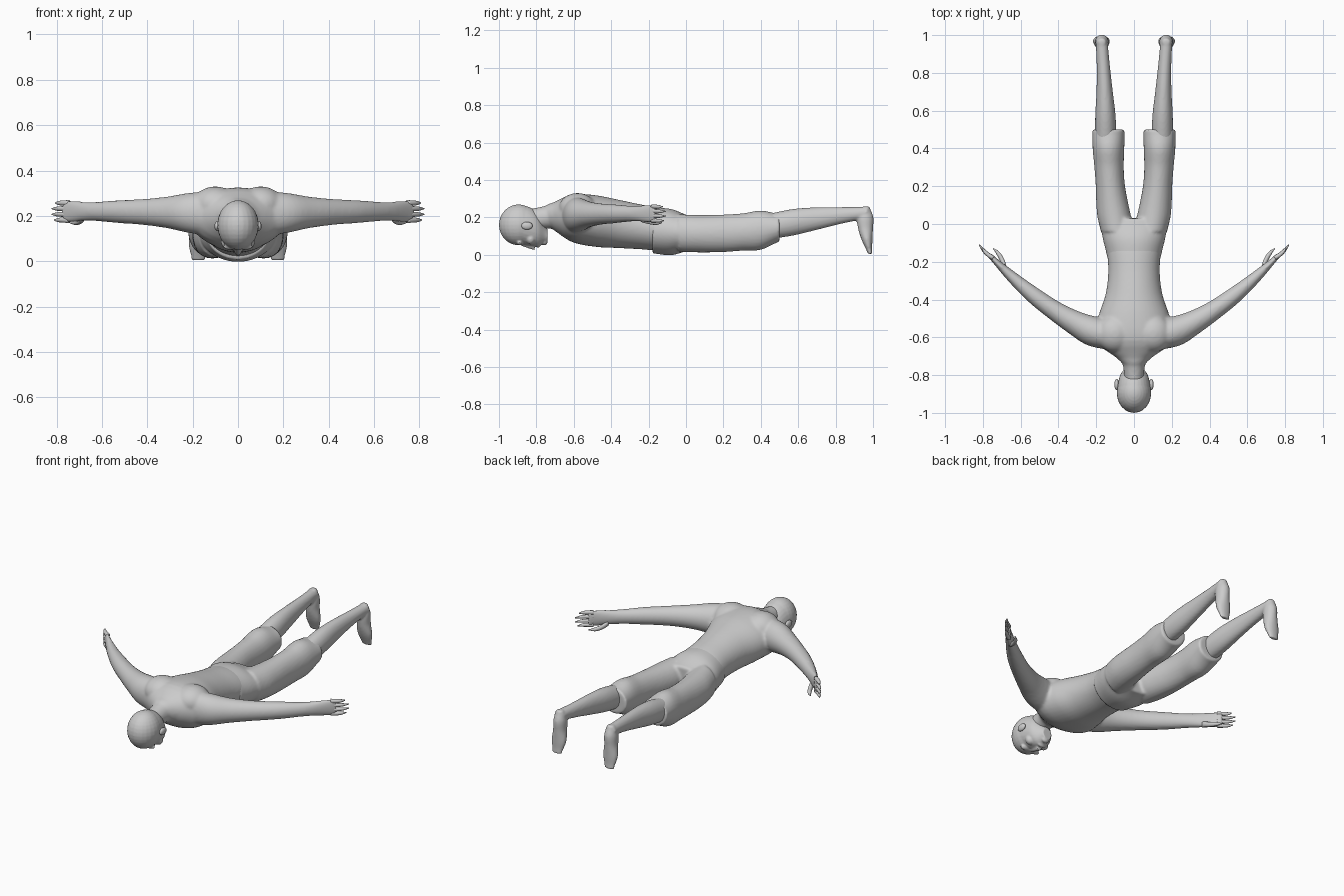
import bpy, bmesh, math
from mathutils import Vector, Matrix

if "Cube" in bpy.data.objects:
    bpy.data.objects.remove(bpy.data.objects["Cube"], do_unlink=True)

# One plain colour for the whole figure
grey_tone = (0.6, 0.6, 0.6, 1)
grey = bpy.data.materials.new("plain_grey")
grey.use_nodes = True
grey.diffuse_color = grey_tone
grey.node_tree.nodes["Principled BSDF"].inputs["Base Color"].default_value = grey_tone

SIDEWAYS, ALONG, UPWARD = Vector((1, 0, 0)), Vector((0, 1, 0)), Vector((0, 0, 1))
ACROSS_ARM = Vector((-0.6, 0.8, 0))


def smooth_value(values, t):
    """Smooth interpolation through evenly spaced values."""
    last = len(values) - 1
    index = min(int(t * last), last - 1)
    u = t * last - index
    before, here = values[max(index - 1, 0)], values[index]
    there, after = values[index + 1], values[min(index + 2, last)]
    tangent_here, tangent_there = (there - before) / 2, (after - here) / 2
    ease = u * u * (3 - 2 * u)
    return (here + (there - here) * ease + tangent_here * u * (1 - u) ** 2
            - tangent_there * u * u * (1 - u))


def limb(bm, start, bend, end, widths, depths, side=SIDEWAYS, up=UPWARD,
         both=False, sides=28, steps=24):
    """Closed elliptical tube on a bent path; both=True adds the mirror image."""
    start, bend, end = Vector(start), Vector(bend), Vector(end)
    for sign in ((1, -1) if both else (1,)):
        rings = []
        for step in range(steps + 1):
            t = step / steps
            centre = start.lerp(bend, t).lerp(bend.lerp(end, t), t)
            across = side * smooth_value(widths, t)
            through = up * smooth_value(depths, t)
            ring = []
            for corner in range(sides):
                angle = math.tau * corner / sides
                point = centre + across * math.cos(angle) + through * math.sin(angle)
                ring.append(bm.verts.new((point.x * sign, point.y, point.z)))
            rings.append(ring)
        for ring, following in zip(rings, rings[1:]):
            for corner in range(sides):
                beside = (corner + 1) % sides
                bm.faces.new((ring[corner], ring[beside], following[beside], following[corner]))
        bm.faces.new(rings[0])
        bm.faces.new(rings[-1])


def ball(bm, centre, size, both=False):
    """Ellipsoid, optionally with its mirror image."""
    for sign in ((1, -1) if both else (1,)):
        place = Matrix.Translation((centre[0] * sign, centre[1], centre[2]))
        bmesh.ops.create_uvsphere(bm, u_segments=24, v_segments=16, radius=1,
                                  matrix=place @ Matrix.Diagonal((*size, 1)))


def finish(bm, name, voxel=None, smoothing=4):
    """Make a smooth-shaded object, fusing overlapping parts when a voxel size is given."""
    bmesh.ops.recalc_face_normals(bm, faces=bm.faces)
    mesh = bpy.data.meshes.new(name)
    bm.to_mesh(mesh)
    bm.free()
    mesh.materials.append(grey)
    for face in mesh.polygons:
        face.use_smooth = True
    obj = bpy.data.objects.new(name, mesh)
    bpy.context.collection.objects.link(obj)
    if voxel:
        fuse = obj.modifiers.new("fuse", 'REMESH')
        fuse.mode = 'VOXEL'
        fuse.voxel_size = voxel
        fuse.use_smooth_shade = True
        soften = obj.modifiers.new("soften", 'SMOOTH')
        soften.factor = 0.5
        soften.iterations = smoothing


# Torso, neck, shoulder blades, arms and palms fused into one skin
body = bmesh.new()
limb(body, start=(0, -.74, .21), bend=(0, -.37, .17), end=(0, 0, .115),
     widths=(.06, .21, .19, .15, .136, .145, .15),
     depths=(.06, .125, .138, .13, .12, .113, .09), sides=40)
limb(body, start=(0, -.86, .18), bend=(0, -.77, .2), end=(0, -.66, .215),
     widths=(.05, .056, .075), depths=(.06, .06, .075))
ball(body, centre=(.1, -.58, .25), size=(.1, .1, .08), both=True)
limb(body, start=(.1, -.6, .21), bend=(.4, -.54, .22), end=(.77, -.16, .22),
     widths=(.08, .085, .066, .052, .044, .03, .012),
     depths=(.095, .09, .07, .057, .05, .042, .05), side=ACROSS_ARM, both=True)
finish(body, "torso_and_arms", voxel=.008, smoothing=8)

# Head: cranium, jaw, brows, cheeks, lips, chin and nose
head = bmesh.new()
ball(head, centre=(0, -.895, .16), size=(.091, .105, .109))
limb(head, start=(0, -.9, .16), bend=(0, -.82, .16), end=(0, -.74, .1),
     widths=(.09, .085, .07, .03), depths=(.1, .105, .09, .035))
ball(head, centre=(.035, -.89, .065), size=(.03, .014, .014), both=True)
ball(head, centre=(.045, -.83, .085), size=(.03, .025, .03), both=True)
ball(head, centre=(0, -.79, .05), size=(.025, .01, .012))
ball(head, centre=(0, -.757, .07), size=(.025, .016, .02))
limb(head, start=(0, -.89, .065), bend=(0, -.85, .05), end=(0, -.81, .04),
     widths=(.01, .012, .015), depths=(.012, .014, .015))
finish(head, "head", voxel=.005, smoothing=3)

ears = bmesh.new()
ball(ears, centre=(.092, -.85, .155), size=(.012, .03, .021), both=True)
finish(ears, "ears")

# Four fingers stacked in height, thumb below and inward
hands = bmesh.new()
for finger, shortfall in enumerate((.015, 0, 0, .01)):
    height = .257 - .025 * finger
    limb(hands, start=(.745, -.18, height), bend=(.79, -.155, height),
         end=(.82 - shortfall, -.11 - shortfall, height),
         widths=(.012, .011, .009, .003), depths=(.013, .011, .009, .003),
         side=ACROSS_ARM, both=True, sides=12, steps=10)
limb(hands, start=(.685, -.235, .19), bend=(.7, -.165, .165), end=(.745, -.13, .172),
     widths=(.016, .014, .011, .003), depths=(.016, .014, .011, .003),
     side=ACROSS_ARM, both=True, sides=12, steps=10)
finish(hands, "fingers_and_thumbs")

# Shorts: hips plus two legs ending at the knee
shorts = bmesh.new()
limb(shorts, start=(0, -.18, .13), bend=(0, -.08, .12), end=(0, .03, .115),
     widths=(.142, .165, .183), depths=(.122, .123, .09), sides=40)
limb(shorts, start=(.09, -.04, .117), bend=(.14, .2, .1), end=(.135, .5, .145),
     widths=(.085, .089, .083, .077, .078, .084, .085),
     depths=(.1, .1, .1, .1, .1, .105, .075), both=True)
finish(shorts, "shorts", voxel=.008, smoothing=5)

# Calves, with the feet turned down so the toes touch the ground
legs = bmesh.new()
limb(legs, start=(.15, .44, .15), bend=(.15, .7, .2), end=(.172, .97, .225),
     widths=(.056, .054, .043, .035, .032), depths=(.068, .071, .06, .044, .033), both=True)
limb(legs, start=(.17, .965, .258), bend=(.17, .945, .15), end=(.175, .985, .005),
     widths=(.02, .036, .038, .045, .03), depths=(.018, .043, .04, .028, .012),
     up=ALONG, both=True)
finish(legs, "lower_legs_and_feet", voxel=.007)
